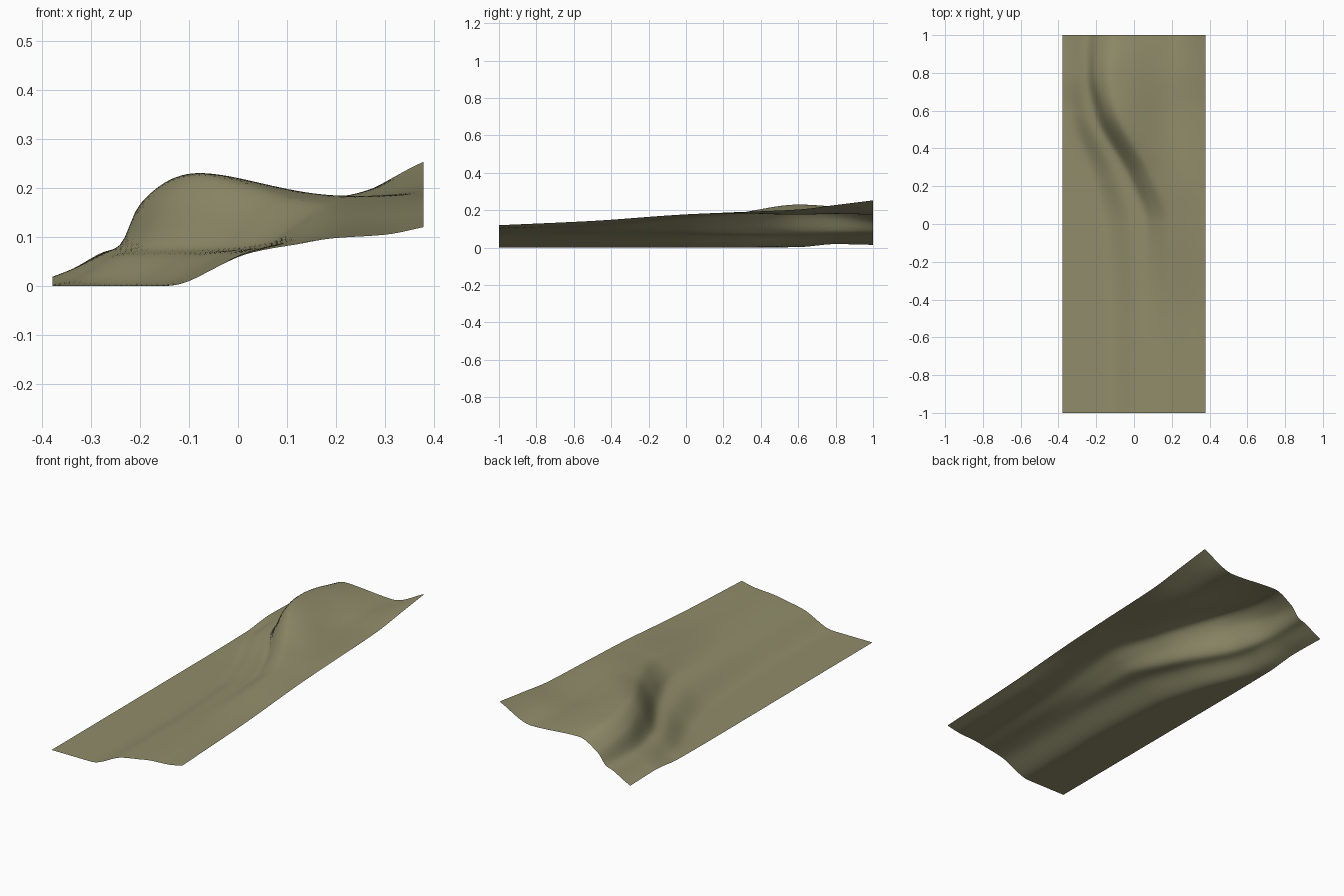
import bpy
import bmesh

cube = bpy.data.objects.get("Cube")
if cube:
    bpy.data.objects.remove(cube, do_unlink=True)

HALF_WIDTH, HALF_LENGTH = 0.378, 1.0
COLUMNS, ROWS = 72, 130

# Cross-sections of the ground along y, all in thousandths of a unit.
# Each: y, right edge z, then x and z of: lower bank foot, lower bank top,
# upper bank foot, upper bank middle, crest; then trough z, left edge z.
STATIONS = [
    (-1000, 0, -150, 0, 20, 66, 65, 76, 120, 85, 190, 97, 105, 120),
    (-500, 0, -145, 0, 20, 70, 70, 83, 120, 94, 190, 113, 124, 143),
    (0, 0, -170, 0, -10, 70, 60, 84, 115, 120, 190, 160, 171, 178),
    (250, 0, -230, 0, -90, 66, -25, 77, 30, 138, 100, 182, 184, 189),
    (600, 3, -335, 12, -250, 64, -205, 77, -155, 183, -85, 231, 176, 204),
    (800, 19, -335, 36, -270, 69, -238, 82, -207, 160, -115, 219, 181, 228),
    (1000, 15, -335, 36, -275, 69, -240, 80, -190, 138, -80, 192, 176, 253),
]


def monotone_curve(knots, values):
    """Return a smooth interpolator that never overshoots its points."""
    steps = [b - a for a, b in zip(knots, knots[1:])]
    slopes = [(b - a) / h for a, b, h in zip(values, values[1:], steps)]
    tangents = [slopes[0]]
    for before, after in zip(slopes, slopes[1:]):
        product = before * after
        tangents.append(2 * product / (before + after) if product > 0 else 0.0)
    tangents.append(slopes[-1])

    def evaluate(position):
        i = 0
        while i < len(steps) - 1 and position > knots[i + 1]:
            i += 1
        h = steps[i]
        t = (position - knots[i]) / h
        blend = t * t * (3 - 2 * t)
        start_pull = t * (1 - t) ** 2 * h * tangents[i]
        end_pull = t * t * (1 - t) * h * tangents[i + 1]
        return values[i] + (values[i + 1] - values[i]) * blend + start_pull - end_pull

    return evaluate


# Blend every cross-section value smoothly along the length
channels = [[value / 1000 for value in channel] for channel in zip(*STATIONS)]
along = channels[0]
guides = [monotone_curve(along, channel) for channel in channels[1:]]


def cross_section(y):
    right_edge, *bank, trough, left_edge = [guide(y) for guide in guides]
    crest_x = bank[-2]
    trough_x = crest_x + (HALF_WIDTH - crest_x) * 0.6
    xs = [-HALF_WIDTH, *bank[0::2], trough_x, HALF_WIDTH]
    zs = [right_edge, *bank[1::2], trough, left_edge]
    return monotone_curve(xs, zs)


# Ground sheet: a grid whose rows follow the cross-sections
bm = bmesh.new()
grid = []
for row in range(ROWS + 1):
    y = HALF_LENGTH * (2 * row / ROWS - 1)
    height = cross_section(y)
    line = []
    for column in range(COLUMNS + 1):
        x = HALF_WIDTH * (2 * column / COLUMNS - 1)
        line.append(bm.verts.new((x, y, max(height(x), 0.0))))
    grid.append(line)
for near, far in zip(grid, grid[1:]):
    for c in range(COLUMNS):
        bm.faces.new((near[c], near[c + 1], far[c + 1], far[c]))

# Soften the inner ground, leaving the border in place
inner = [v for v in bm.verts if not v.is_boundary]
for _ in range(3):
    bmesh.ops.smooth_vert(bm, verts=inner, factor=0.5, use_axis_z=True)

mesh = bpy.data.meshes.new("terrain_sheet")
bm.to_mesh(mesh)
bm.free()
mesh.shade_smooth()
terrain = bpy.data.objects.new("terrain_sheet", mesh)
bpy.context.collection.objects.link(terrain)

# Dry olive earth
earth = bpy.data.materials.new("olive_earth")
earth.use_nodes = True
colour = (0.28, 0.265, 0.145, 1.0)
earth.diffuse_color = colour
earth.node_tree.nodes["Principled BSDF"].inputs["Base Color"].default_value = colour
mesh.materials.append(earth)
